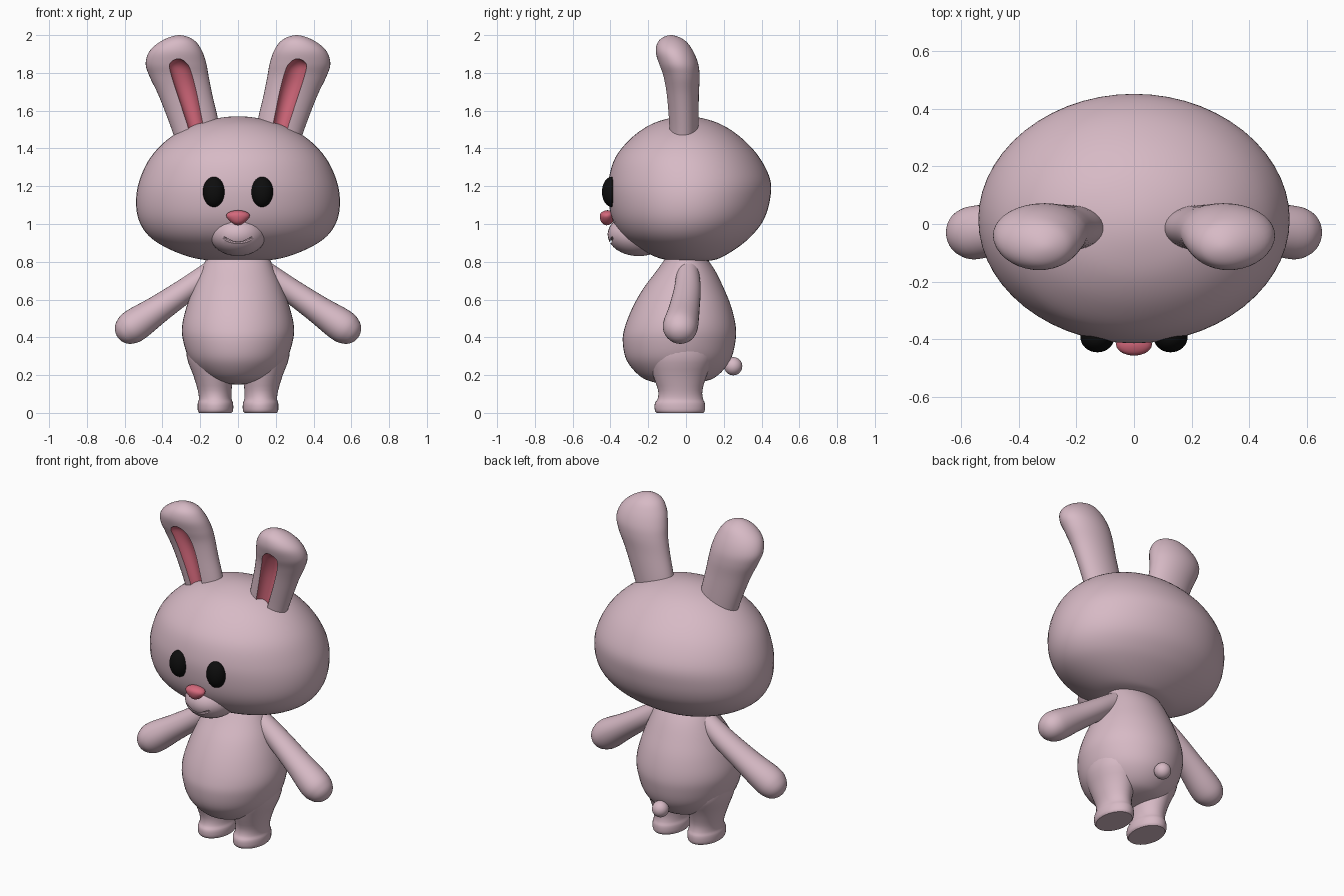
import bpy, bmesh, math
from mathutils import Matrix, Vector

if "Cube" in bpy.data.objects:
    bpy.data.objects.remove(bpy.data.objects["Cube"])


def material(name, rgb):
    m = bpy.data.materials.new(name)
    m.diffuse_color = (*rgb, 1)
    m.use_nodes = True
    m.node_tree.nodes["Principled BSDF"].inputs["Base Color"].default_value = m.diffuse_color
    return m


FUR = material("mauve_fur", (0.68, 0.49, 0.56))
PINK = material("rose_pink", (0.66, 0.14, 0.20))
BLACK = material("black", (0.004, 0.004, 0.004))


def smooth_rows(rows, steps):
    """Catmull-Rom through section rows (z, x0, x1, y0, y1); zero-width ends are rounded."""
    def phantom(p, q):
        if p[1] == p[2]:
            return (q[0], q[2], q[1], q[4], q[3])
        return tuple(2 * a - b for a, b in zip(p, q))
    pts = [phantom(rows[0], rows[1])] + list(rows) + [phantom(rows[-1], rows[-2])]
    out = []
    for i in range(1, len(pts) - 2):
        for k in range(steps):
            t = k / steps
            out.append([0.5 * (2 * b + (c - a) * t + (2 * a - 5 * b + 4 * c - d) * t * t
                               + (3 * b - a - 3 * c + d) * t ** 3)
                        for a, b, c, d in zip(*pts[i - 1:i + 3])])
    out.append(list(rows[-1]))
    return out


def loft(name, rows, mats, matrix=None, side=1, index=0, n=40, steps=5):
    """Skin elliptical sections; side=-1 mirrors the part in x."""
    bm = bmesh.new()
    rings = []
    for z, x0, x1, y0, y1 in smooth_rows(rows, steps):
        cx, cy, rx, ry = (x0 + x1) / 2, (y0 + y1) / 2, (x1 - x0) / 2, (y1 - y0) / 2
        count = 1 if abs(rx) < 1e-5 else n
        ring = []
        for i in range(count):
            a = math.tau * i / n
            p = Vector((cx + rx * math.cos(a), cy + ry * math.sin(a), z))
            if matrix:
                p = matrix @ p
            ring.append(bm.verts.new((p.x * side, p.y, p.z)))
        rings.append(ring)
    for a, b in zip(rings, rings[1:]):
        for i in range(n):
            j = (i + 1) % n
            if len(a) == 1:
                bm.faces.new((a[0], b[j], b[i]))
            elif len(b) == 1:
                bm.faces.new((a[i], a[j], b[0]))
            else:
                bm.faces.new((a[i], a[j], b[j], b[i]))
    for ring in (rings[0], rings[-1]):
        if len(ring) > 1:
            bm.faces.new(ring)
    bmesh.ops.recalc_face_normals(bm, faces=bm.faces)
    for f in bm.faces:
        f.material_index = index
    return finish(name, bm, mats)


def ball(name, centre, radii, mat):
    bm = bmesh.new()
    bmesh.ops.create_uvsphere(bm, u_segments=32, v_segments=20, radius=1)
    bm.transform(Matrix.Translation(centre) @ Matrix.Diagonal((*radii, 1)))
    return finish(name, bm, [mat])


def finish(name, bm, mats):
    me = bpy.data.meshes.new(name)
    bm.to_mesh(me)
    bm.free()
    for m in mats:
        me.materials.append(m)
    ob = bpy.data.objects.new(name, me)
    bpy.context.collection.objects.link(ob)
    smooth(ob)
    return ob


def activate(ob):
    bpy.ops.object.select_all(action='DESELECT')
    ob.select_set(True)
    bpy.context.view_layer.objects.active = ob


def smooth(ob):
    activate(ob)
    bpy.ops.object.shade_smooth_by_angle(angle=math.radians(40))


def cut(ob, cutter):
    cutter.hide_render = True
    mod = ob.modifiers.new("cut", 'BOOLEAN')
    mod.operation = 'DIFFERENCE'
    mod.solver = 'EXACT'
    mod.object = cutter
    activate(ob)
    bpy.ops.object.modifier_apply(modifier=mod.name)
    bpy.data.objects.remove(cutter)
    smooth(ob)


def sym(z, hx, y0, y1):
    return (z, -hx, hx, y0, y1)


# Head: wide, with low cheeks
loft("head", [sym(0.80, 0, 0.03, 0.03), sym(0.808, 0.16, -0.09, 0.14),
              sym(0.83, 0.27, -0.17, 0.20), sym(0.88, 0.39, -0.265, 0.28),
              sym(0.94, 0.475, -0.34, 0.35), sym(1.02, 0.525, -0.388, 0.41),
              sym(1.12, 0.54, -0.41, 0.443), sym(1.23, 0.522, -0.41, 0.447),
              sym(1.35, 0.465, -0.375, 0.39), sym(1.45, 0.37, -0.295, 0.30),
              sym(1.52, 0.25, -0.20, 0.20), sym(1.557, 0.125, -0.10, 0.10),
              sym(1.57, 0, 0, 0)], [FUR], n=56)

# Muzzle with a smiling slit
muzzle = ball("muzzle", (0, -0.25, 0.945), (0.15, 0.165, 0.115), FUR)
bpy.ops.mesh.primitive_torus_add(major_radius=0.15, minor_radius=0.009, major_segments=64,
                                 minor_segments=8, location=(0, -0.395, 1.055),
                                 rotation=(math.pi / 2, 0, 0))
cut(muzzle, bpy.context.object)

# Nose: rounded triangle
loft("nose", [sym(0.993, 0, -0.42, -0.42), sym(1.008, 0.035, -0.447, -0.39),
              sym(1.04, 0.062, -0.456, -0.38), sym(1.062, 0.048, -0.447, -0.38),
              sym(1.073, 0, -0.415, -0.415)], [PINK], n=28)

# Body: pear with a forward belly
loft("body", [sym(0.15, 0, -0.07, -0.07), sym(0.165, 0.11, -0.18, 0.09),
              sym(0.20, 0.185, -0.25, 0.17), sym(0.28, 0.255, -0.315, 0.235),
              sym(0.38, 0.29, -0.335, 0.262), sym(0.46, 0.296, -0.322, 0.263),
              sym(0.56, 0.273, -0.282, 0.24), sym(0.66, 0.236, -0.225, 0.20),
              sym(0.76, 0.192, -0.15, 0.15), sym(0.86, 0.15, -0.08, 0.08)], [FUR], n=48)

ball("tail", (0, 0.25, 0.247), (0.048, 0.048, 0.048), FUR)

# Paired parts
arm_frame = Matrix.Translation((0.14, 0, 0.745)) @ Matrix.Rotation(math.radians(124.8), 4, 'Y')
for side, label in ((-1, "left"), (1, "right")):
    ball(f"eye_{label}", (side * 0.127, -0.392, 1.17), (0.059, 0.053, 0.08), BLACK)

    # Arm: sections along the arm's own axis, ending in a round hand
    loft(f"arm_{label}", [(0, -0.06, 0.06, -0.05, 0.07), (0.16, -0.064, 0.064, -0.064, 0.078),
                          (0.34, -0.074, 0.074, -0.092, 0.072), (0.49, -0.089, 0.087, -0.122, 0.065),
                          (0.555, -0.076, 0.074, -0.11, 0.05), (0.592, -0.045, 0.044, -0.077, 0.018),
                          (0.605, 0, 0, -0.03, -0.03)], [FUR], arm_frame, side, n=32)

    # Leg with a flat-soled foot
    loft(f"leg_{label}", [(0, 0.034, 0.206, -0.155, 0.092), (0.014, 0.026, 0.213, -0.165, 0.10),
                          (0.05, 0.026, 0.213, -0.165, 0.10), (0.075, 0.034, 0.207, -0.15, 0.09),
                          (0.12, 0.034, 0.213, -0.148, 0.087), (0.20, 0.025, 0.237, -0.175, 0.11),
                          (0.30, 0.01, 0.272, -0.20, 0.15), (0.42, 0.01, 0.27, -0.18, 0.14)],
         [FUR], None, side, n=36, steps=3)

    # Ear with a pink hollow in front
    ear = loft(f"ear_{label}", [(1.38, 0.10, 0.31, -0.09, 0.06), (1.52, 0.10, 0.358, -0.092, 0.066),
                                (1.68, 0.135, 0.42, -0.105, 0.068), (1.78, 0.155, 0.468, -0.122, 0.072),
                                (1.85, 0.168, 0.489, -0.145, 0.064), (1.92, 0.192, 0.465, -0.16, 0.035),
                                (1.975, 0.235, 0.395, -0.14, -0.01), (2.0, 0.31, 0.31, -0.08, -0.08)],
               [FUR, PINK], None, side, n=36)
    hollow = loft("ear_hollow_cutter", [(1.44, 0.165, 0.25, -0.15, -0.055),
                                        (1.53, 0.183, 0.272, -0.15, -0.055),
                                        (1.70, 0.218, 0.327, -0.165, -0.06),
                                        (1.80, 0.243, 0.358, -0.19, -0.08),
                                        (1.85, 0.268, 0.362, -0.20, -0.105),
                                        (1.875, 0.315, 0.315, -0.15, -0.15)],
                  [FUR, PINK], None, side, index=1, n=24)
    cut(ear, hollow)
